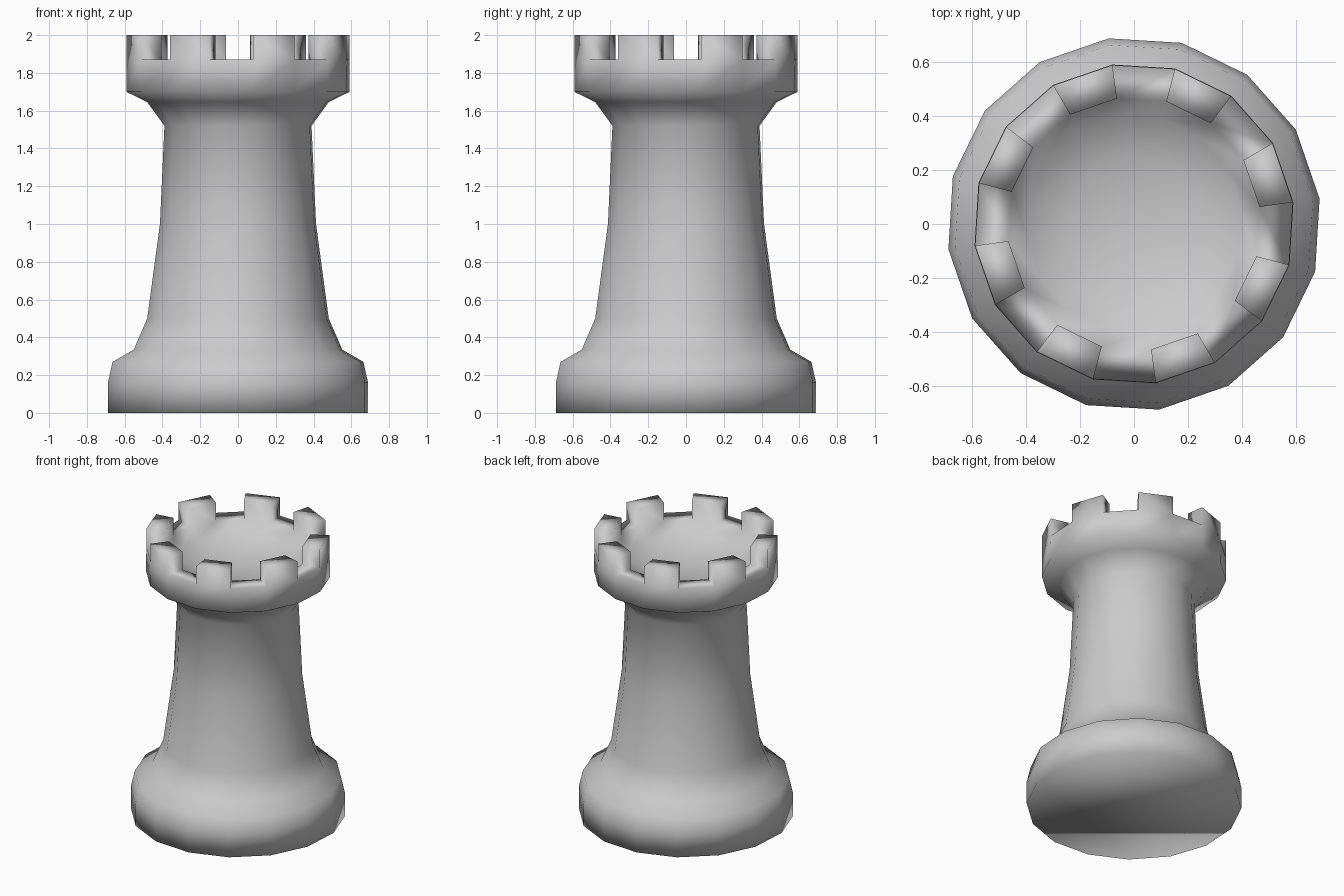
import bpy
import bmesh
from math import cos, sin, radians

SIDES = 16
TURN = radians(7.75)
STEP = radians(360 / SIDES)

cube = bpy.data.objects.get("Cube")
if cube:
    bpy.data.objects.remove(cube, do_unlink=True)

# One stone-grey material
stone = bpy.data.materials.new("stone_grey")
stone.use_nodes = True
grey = (0.6, 0.6, 0.6, 1.0)
stone.diffuse_color = grey
stone.node_tree.nodes["Principled BSDF"].inputs["Base Color"].default_value = grey

# Profile (radius, height): base, shaft, collar, wall top, then the bowl inside
outer = [(0.695, 0), (0.695, 0.16), (0.67, 0.27), (0.557, 0.335), (0.485, 0.5),
         (0.417, 1.0), (0.393, 1.52), (0.485, 1.645), (0.597, 1.7), (0.595, 1.87)]
bowl = [(0.47, 1.87), (0.4, 1.81), (0.25, 1.75)]

bm = bmesh.new()


def ring(radius, z):
    return [bm.verts.new((radius * cos(TURN + i * STEP), radius * sin(TURN + i * STEP), z))
            for i in range(SIDES)]


def bridge(low, high):
    faces = []
    for i in range(SIDES):
        j = (i + 1) % SIDES
        faces.append(bm.faces.new((low[i], low[j], high[j], high[i])))
    return faces


rings = [ring(r, z) for r, z in outer + bowl]
bands = [bridge(a, b) for a, b in zip(rings, rings[1:])]

# Flat underside and the centre of the bowl
bm.faces.new(list(reversed(rings[0])))
centre = bm.verts.new((0, 0, 1.73))
for i in range(SIDES):
    bm.faces.new((rings[-1][i], rings[-1][(i + 1) % SIDES], centre))

# Battlements: raise every second face of the wall top
wall_top = bands[len(outer) - 1]
raised = bmesh.ops.extrude_discrete_faces(bm, faces=wall_top[0::2])["faces"]
for face in raised:
    for v in face.verts:
        v.co.z = 2.0

bmesh.ops.recalc_face_normals(bm, faces=bm.faces[:])
for face in bm.faces:
    face.smooth = True

mesh = bpy.data.meshes.new("castle_tower")
bm.to_mesh(mesh)
bm.free()
mesh.materials.append(stone)
tower = bpy.data.objects.new("castle_tower", mesh)
bpy.context.collection.objects.link(tower)
